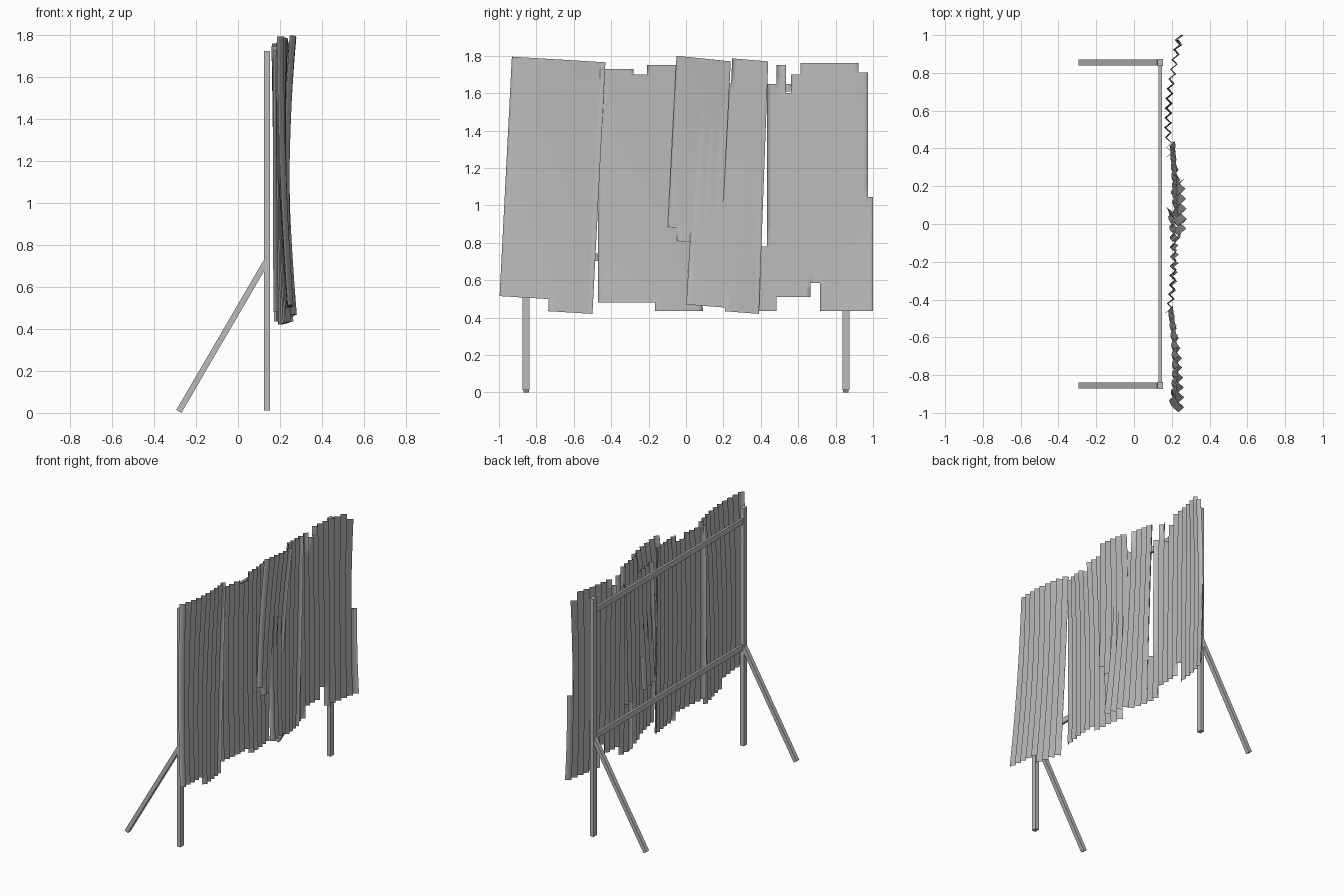
import bpy
from mathutils import Vector

cube = bpy.data.objects.get("Cube")
if cube:
    bpy.data.objects.remove(cube, do_unlink=True)

grey = bpy.data.materials.new("weathered_grey")
grey.use_nodes = True
grey.diffuse_color = (0.5, 0.5, 0.5, 1)
grey.node_tree.nodes["Principled BSDF"].inputs["Base Color"].default_value = (0.5, 0.5, 0.5, 1)


def add_mesh(name, verts, faces, smooth=False):
    mesh = bpy.data.meshes.new(name)
    mesh.from_pydata(verts, [], faces)
    mesh.materials.append(grey)
    mesh.polygons.foreach_set("use_smooth", [smooth] * len(mesh.polygons))
    mesh.update()
    obj = bpy.data.objects.new(name, mesh)
    bpy.context.collection.objects.link(obj)
    return obj


def beam(name, start, end, wide, deep):
    """Square bar between two points; wide runs along local x, deep along local y."""
    start, end = Vector(start), Vector(end)
    axis = end - start
    bpy.ops.mesh.primitive_cube_add(size=1, location=(start + end) / 2)
    obj = bpy.context.object
    obj.name = name
    obj.scale = (wide, deep, axis.length)
    obj.rotation_mode = 'QUATERNION'
    obj.rotation_quaternion = Vector((0, 0, 1)).rotation_difference(axis)
    obj.data.materials.append(grey)


def lerp(a, b, t):
    return a + (b - a) * t


def through(three, t):
    """Smooth curve through values at t = 0, 0.5 and 1."""
    a, b, c = three
    return a * (1 - t) * (1 - 2 * t) + 4 * b * t * (1 - t) + c * t * (2 * t - 1)


def step(steps, y):
    """Height of a ragged edge at y, from (end of step, height) pairs."""
    return next((z for end, z in steps if y <= end), steps[-1][1])


LOW, HIGH, PITCH, RIDGE = 0.435, 1.8, 0.026, 0.014


def sheet(name, bottom, top, foot, head, depth, tilt=0):
    """Corrugated sheet: bottom and top give its y span, depth its x at
    bottom, middle and top, each from one side to the other."""
    count = round((bottom[1] - bottom[0]) / PITCH)
    rows = {lerp(LOW, HIGH, i / 12) for i in range(13)}
    rows = sorted(rows | {z for _, z in foot + head})
    verts, faces = [], []
    for z in rows:
        t = (z - LOW) / (HIGH - LOW)
        for i in range(count + 1):
            u = i / count
            y = lerp(lerp(*bottom, u), lerp(*top, u), t)
            x = through([through(d, u) for d in depth], t)
            x += RIDGE if i % 2 else -RIDGE
            verts.append((x, y, z + tilt * (u - 0.5)))
    # Keep only the cells between the ragged lower and upper edges
    for r in range(len(rows) - 1):
        zmid = (rows[r] + rows[r + 1]) / 2
        for i in range(count):
            u = (i + 0.5) / count
            if step(foot, lerp(*bottom, u)) < zmid < step(head, lerp(*top, u)):
                a = r * (count + 1) + i
                faces.append((a, a + 1, a + count + 2, a + count + 1))
    obj = add_mesh(name, verts, faces, smooth=True)
    # Drop the loose points left by the trimmed cells
    used = {v for f in faces for v in f}
    import bmesh
    bm = bmesh.new()
    bm.from_mesh(obj.data)
    bmesh.ops.delete(bm, geom=[v for v in bm.verts if v.index not in used], context='VERTS')
    bm.to_mesh(obj.data)
    bm.free()


# Corrugated sheets, from the front end to the back end
sheet("sheet_front", (-1.0, -0.5), (-0.93, -0.43),
      [(-0.75, 0.5), (0, LOW)], [(0, 1.78)],
      [(0.255, 0.245, 0.2), (0.215, 0.215, 0.195), (0.2, 0.225, 0.19)], -0.03)
sheet("sheet_inner", (-0.47, 0.09), (-0.47, 0.05),
      [(-0.16, 0.48), (1, LOW)], [(-0.27, 1.73), (-0.21, 1.7), (1, 1.75)],
      [(0.185, 0.215, 0.185), (0.18, 0.205, 0.195), (0.185, 0.225, 0.2)])
sheet("sheet_short", (-0.12, 0.17), (-0.05, 0.24),
      [(-0.065, 0.87), (1, 0.8)], [(1, 1.785)],
      [(0.25, 0.235, 0.21), (0.232, 0.225, 0.21), (0.262, 0.265, 0.255)], -0.03)
sheet("sheet_middle", (0.0, 0.39), (0.08, 0.44),
      [(0.2, 0.455), (1, LOW)], [(0.25, 1.65), (1, 1.785)],
      [(0.272, 0.24, 0.2), (0.23, 0.215, 0.205), (0.225, 0.215, 0.2)], -0.03)
sheet("sheet_back", (0.355, 1.0), (0.355, 1.0),
      [(0.485, LOW), (0.66, 0.51), (0.72, 0.585), (1, LOW)],
      [(0.43, 0.78), (0.49, 1.65), (0.54, 1.75), (0.565, 1.6), (0.61, 1.7),
       (0.91, 1.76), (0.975, 1.71), (1, 1.045)],
      [(0.19, 0.195, 0.25), (0.185, 0.19, 0.235), (0.19, 0.18, 0.268)])

# Supporting frame: posts and slanted props at both ends, rails between
for side, y in (("front", -0.855), ("back", 0.855)):
    beam(side + "_post", (0.139, y, 0.012), (0.139, y, 1.725), 0.028, 0.038)
    beam(side + "_prop", (-0.282, y, 0.007), (0.134, y, 0.72), 0.028, 0.03)
for level, z in (("lower", 0.722), ("upper", 1.63)):
    beam(level + "_rail", (0.139, -0.855, z), (0.139, 0.855, z), 0.016, 0.04)
